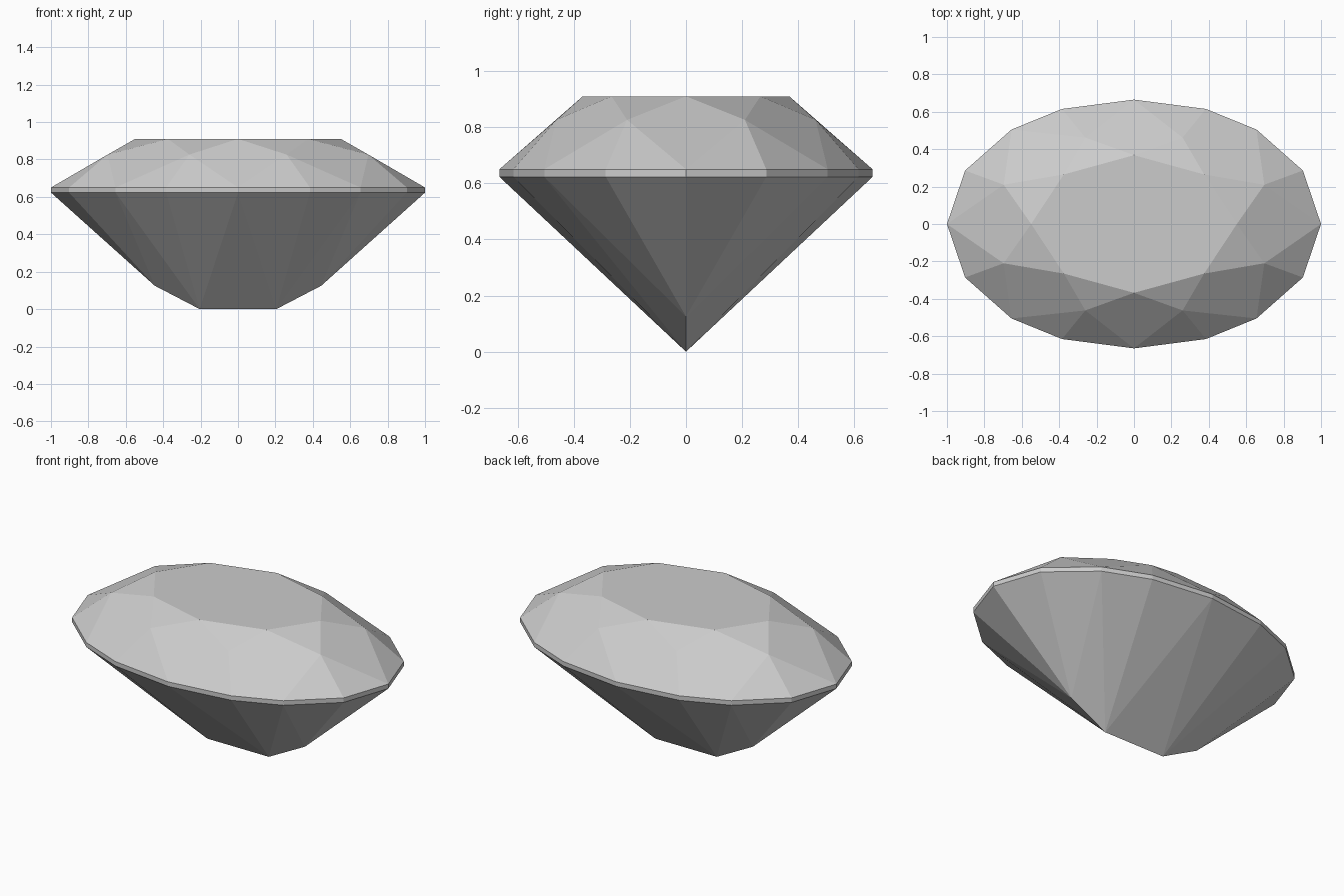
import bpy
import bmesh
import math

cube = bpy.data.objects.get("Cube")
if cube:
    bpy.data.objects.remove(cube, do_unlink=True)

# One flat grey for the whole stone
GREY = (0.6, 0.6, 0.6, 1.0)
mat = bpy.data.materials.new("stone_grey")
mat.use_nodes = True
mat.diffuse_color = GREY
mat.node_tree.nodes["Principled BSDF"].inputs["Base Color"].default_value = GREY

# Corner points in the +x +y quarter, and the heights they sit at
TABLE = [(0.55, 0), (0.375, 0.265), (0, 0.368)]
STAR = [(0.697, 0.21), (0.26, 0.462)]
GIRDLE = [(1, 0), (0.903, 0.286), (0.655, 0.505), (0.385, 0.615), (0, 0.665)]
LAYERS = [
    (TABLE, 0.91),
    (STAR, 0.826),
    (GIRDLE, 0.65),
    (GIRDLE, 0.623),
    ([(0.445, 0)], 0.125),   # keel shoulder
    ([(0.205, 0)], 0.0),     # keel
]


def mirrored(points):
    """Mirror quarter points over both axes without repeats."""
    return {(sx * x + 0.0, sy * y + 0.0)
            for x, y in points for sx in (1, -1) for sy in (1, -1)}


# The faceted stone is the convex skin of its corner points
bm = bmesh.new()
for points, z in LAYERS:
    for x, y in sorted(mirrored(points)):
        bm.verts.new((x, y, z))
bmesh.ops.convex_hull(bm, input=bm.verts)

# Join coplanar triangles into whole facets
bmesh.ops.dissolve_limit(bm, angle_limit=math.radians(1.5),
                         verts=bm.verts, edges=bm.edges)
bmesh.ops.recalc_face_normals(bm, faces=bm.faces)

mesh = bpy.data.meshes.new("cut_gemstone")
bm.to_mesh(mesh)
bm.free()
mesh.materials.append(mat)
gem = bpy.data.objects.new("cut_gemstone", mesh)
bpy.context.collection.objects.link(gem)
